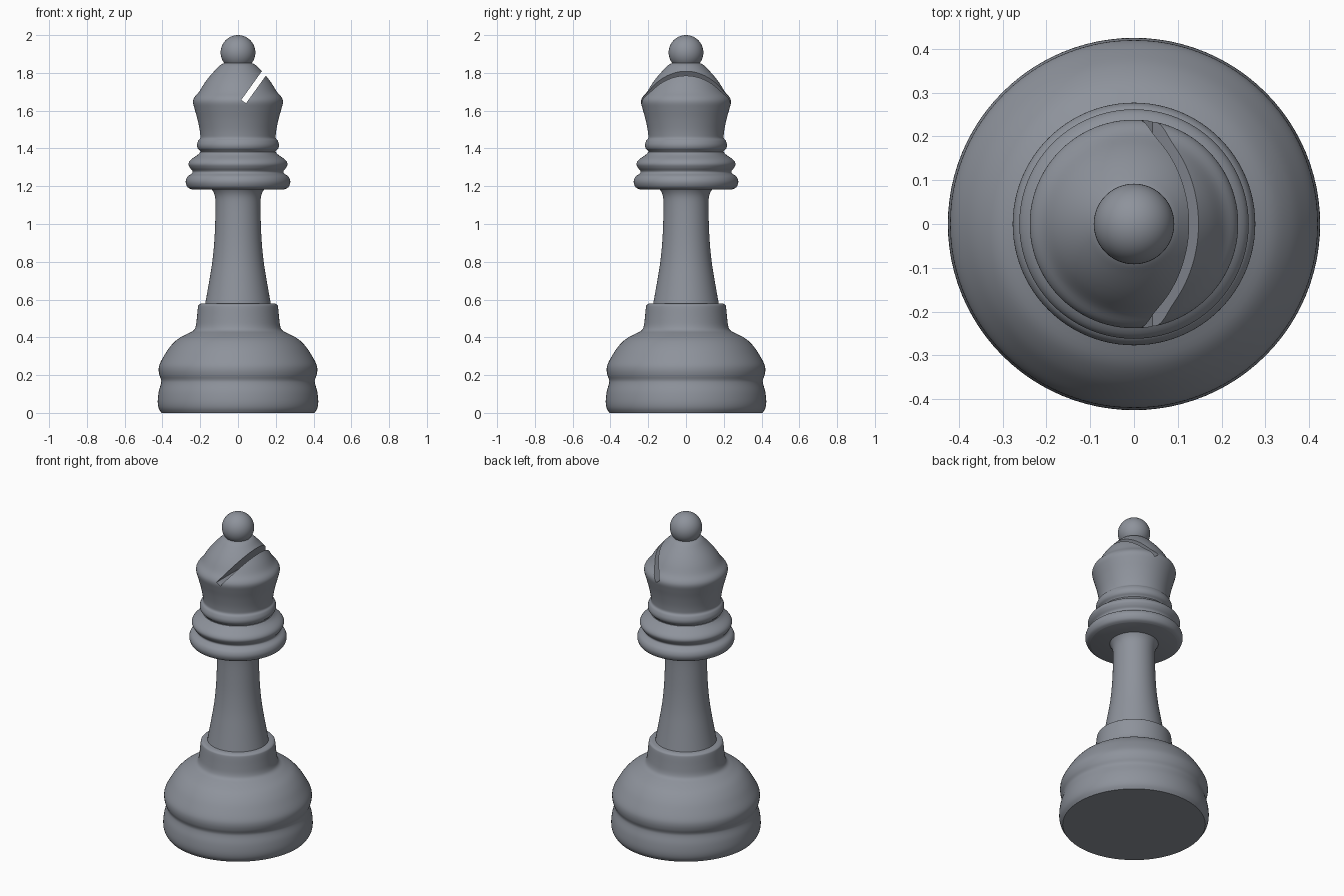
import bpy
import math
from mathutils import Vector

SEGMENTS = 96
SMOOTH_STEPS = 4

cube = bpy.data.objects.get("Cube")
if cube:
    bpy.data.objects.remove(cube, do_unlink=True)

grey = bpy.data.materials.new("slate grey")
grey.use_nodes = True
colour = (0.27, 0.29, 0.33, 1)
grey.diffuse_color = colour
grey.node_tree.nodes["Principled BSDF"].inputs["Base Color"].default_value = colour


def smooth_curve(points):
    """Catmull-Rom curve through the (radius, height) points."""
    pts = [Vector(p) for p in points]
    pts = [pts[0]] + pts + [pts[-1]]
    curve = []
    for a, b, c, d in zip(pts, pts[1:], pts[2:], pts[3:]):
        for i in range(SMOOTH_STEPS):
            t = i / SMOOTH_STEPS
            curve.append(b + (c - a) * t / 2 + (2 * a - 5 * b + 4 * c - d) * t ** 2 / 2
                         + (3 * b - a - 3 * c + d) * t ** 3 / 2)
    return curve + [pts[-1]]


def lathe(name, points):
    """Closed solid of revolution with flat end caps."""
    profile = smooth_curve(points)
    verts, faces = [], []
    for r, z in profile:
        for s in range(SEGMENTS):
            a = math.tau * s / SEGMENTS
            verts.append((r * math.cos(a), r * math.sin(a), z))
    for k in range(len(profile) - 1):
        for s in range(SEGMENTS):
            t = (s + 1) % SEGMENTS
            low, high = k * SEGMENTS, (k + 1) * SEGMENTS
            faces.append((low + s, low + t, high + t, high + s))
    faces.append(tuple(reversed(range(SEGMENTS))))
    faces.append(tuple(range(len(verts) - SEGMENTS, len(verts))))
    mesh = bpy.data.meshes.new(name)
    mesh.from_pydata(verts, [], faces)
    obj = bpy.data.objects.new(name, mesh)
    bpy.context.collection.objects.link(obj)
    return obj


def activate(obj):
    bpy.ops.object.select_all(action='DESELECT')
    obj.select_set(True)
    bpy.context.view_layer.objects.active = obj


# Two-tiered foot with a raised socket
foot = lathe("foot", [
    (.405, 0), (.42, .025), (.425, .06), (.42, .11), (.408, .155), (.407, .175),
    (.416, .2), (.42, .23), (.414, .26), (.39, .305), (.36, .35), (.32, .39),
    (.27, .418), (.237, .435), (.224, .458), (.218, .5), (.212, .56),
    (.207, .573), (.195, .579)])

# Tapered stem
stem = lathe("stem", [
    (.175, .57), (.152, .7), (.136, .8), (.126, .9), (.121, 1), (.119, 1.1),
    (.123, 1.15), (.138, 1.183), (.15, 1.19)])

# Stacked collar rings
collar = lathe("collar", [
    (.245, 1.183), (.267, 1.195), (.277, 1.223), (.268, 1.25), (.244, 1.268),
    (.241, 1.28), (.254, 1.297), (.262, 1.318), (.25, 1.34), (.215, 1.365),
    (.2, 1.38)])

# Mitre-shaped head with a small neck ring
head = lathe("head", [
    (.19, 1.36), (.198, 1.384), (.213, 1.4), (.217, 1.42), (.21, 1.442),
    (.2, 1.455), (.2, 1.475), (.205, 1.51), (.216, 1.56), (.23, 1.61),
    (.238, 1.645), (.231, 1.67), (.206, 1.7), (.178, 1.745), (.15, 1.782),
    (.115, 1.82), (.085, 1.847), (.05, 1.857)])

# Slanted slot cut through the head
tilt = math.radians(35.6)
slot_length = 0.4
slot_end = Vector((.03, 0, 1.648))
direction = Vector((math.sin(tilt), 0, math.cos(tilt)))
bpy.ops.mesh.primitive_cube_add(size=1, location=slot_end + direction * slot_length / 2,
                                rotation=(0, tilt, 0))
cutter = bpy.context.object
cutter.name = "slot_cutter"
cutter.scale = (.031, 1, slot_length)
cutter.hide_render = True
cut = head.modifiers.new("slot", 'BOOLEAN')
cut.operation = 'DIFFERENCE'
cut.solver = 'EXACT'
cut.object = cutter
activate(head)
bpy.ops.object.modifier_apply(modifier=cut.name)
bpy.data.objects.remove(cutter, do_unlink=True)

# Ball finial
bpy.ops.mesh.primitive_uv_sphere_add(segments=48, ring_count=24, radius=.092,
                                     location=(0, 0, 1.908))
finial = bpy.context.object
finial.name = "finial"

for part in (foot, stem, collar, head, finial):
    part.data.materials.clear()
    part.data.materials.append(grey)
    activate(part)
    bpy.ops.object.shade_smooth_by_angle(angle=math.radians(35))
